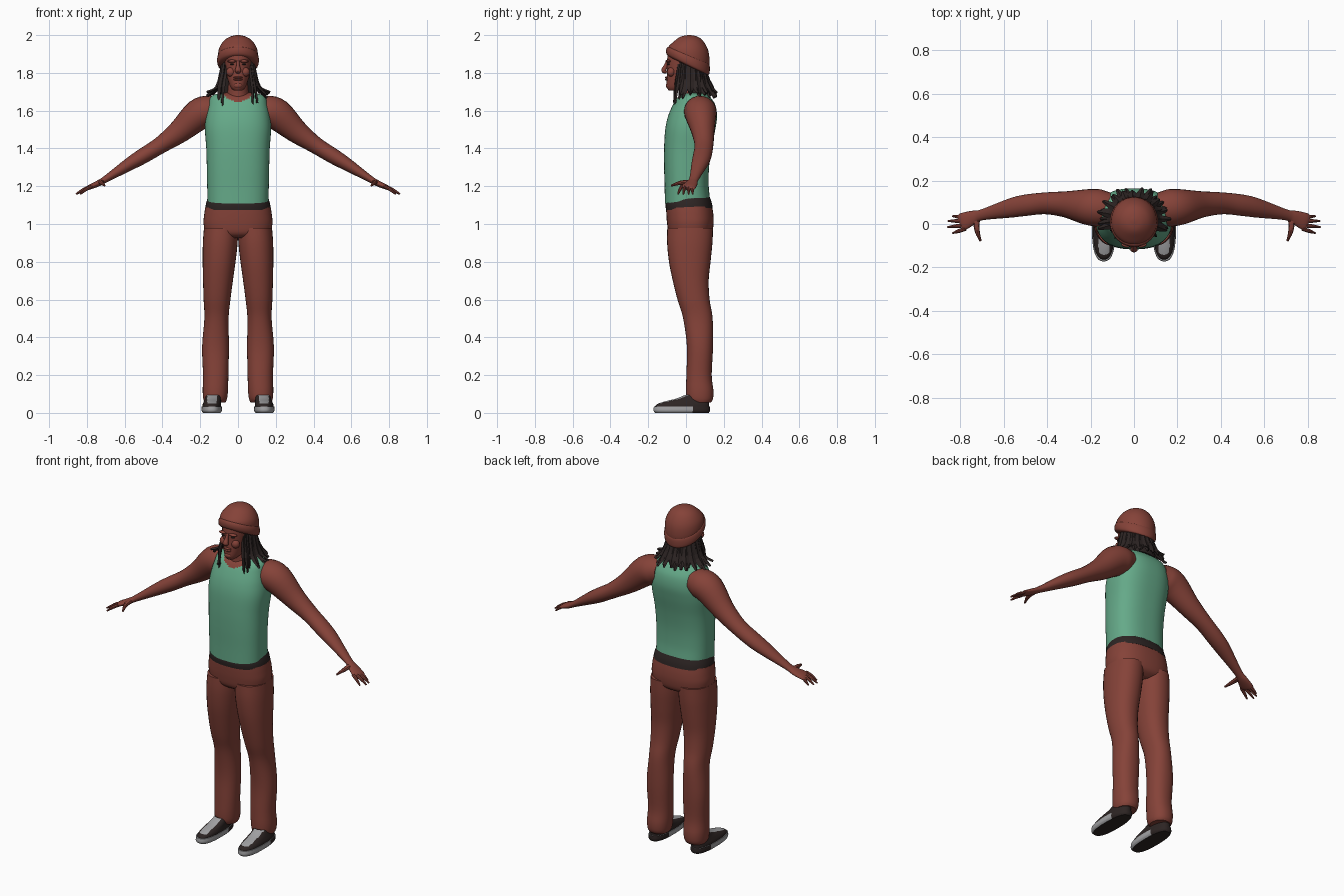
import bpy, bmesh, math, random
from mathutils import Vector

random.seed(4)
if "Cube" in bpy.data.objects:
    bpy.data.objects.remove(bpy.data.objects["Cube"], do_unlink=True)


def material(name, rgb):
    m = bpy.data.materials.new(name)
    m.use_nodes = True
    col = (*rgb, 1)
    m.diffuse_color = col
    bsdf = next(n for n in m.node_tree.nodes if n.type == "BSDF_PRINCIPLED")
    bsdf.inputs["Base Color"].default_value = col
    return m


BRICK = material("brick_brown", (0.235, 0.055, 0.04))
GREEN = material("sea_green", (0.13, 0.40, 0.25))
DARK = material("soft_black", (0.026, 0.018, 0.017))
GREY = material("light_grey", (0.36, 0.36, 0.37))
smooth_objects = []


def spline(rows, sub):
    """Catmull-Rom interpolation of equal-length tuples."""
    out = []
    for i in range(len(rows) - 1):
        a, b, c, d = (rows[max(0, min(len(rows) - 1, i + k))] for k in (-1, 0, 1, 2))
        for s in range(sub):
            t = s / sub
            out.append([q + 0.5 * t * (r - p + t * (2 * p - 5 * q + 4 * r - w + t * (3 * (q - r) + w - p)))
                        for p, q, r, w in zip(a, b, c, d)])
    return out + [list(rows[-1])]


def skin_rings(name, rings, mats, rule=None, smooth=True):
    """Bridge rings of points into a capped mesh; rule picks a material per face."""
    bm = bmesh.new()
    loops = [[bm.verts.new(p) for p in ring] for ring in rings]
    n = len(loops[0])
    for lo, hi in zip(loops, loops[1:]):
        for i in range(n):
            bm.faces.new((lo[i], lo[(i + 1) % n], hi[(i + 1) % n], hi[i]))
    bm.faces.new(loops[0][::-1])
    bm.faces.new(loops[-1])
    bmesh.ops.recalc_face_normals(bm, faces=bm.faces)
    if rule:
        for f in bm.faces:
            f.material_index = rule(f.calc_center_median(), f.normal)
    me = bpy.data.meshes.new(name)
    bm.to_mesh(me)
    bm.free()
    for m in mats:
        me.materials.append(m)
    ob = bpy.data.objects.new(name, me)
    bpy.context.collection.objects.link(ob)
    if smooth:
        smooth_objects.append(ob)
    return ob


def loft(name, rows, mats, power=2.0, seg=32, sub=4, side=1, rule=None):
    """Stacked rounded sections: (z, centre x, half width, front y, back y, slope)."""
    rings = []
    for z, xc, hw, yf, yb, slope in spline(rows, sub):
        ring = []
        for i in range(seg):
            a = math.tau * i / seg
            c, s = math.cos(a), math.sin(a)
            x = xc + hw * math.copysign(abs(c) ** (2 / power), c)
            dy = (yb - yf) / 2 * math.copysign(abs(s) ** (2 / power), s)
            ring.append((side * x, (yf + yb) / 2 + dy, z + slope * dy))
        rings.append(ring)
    return skin_rings(name, rings, mats, rule)


def tube(name, rows, mat, ref, seg=16, sub=4, side=1, smooth=True):
    """Limb along a path: (x, y, z, radius along ref, radius across)."""
    pts = spline(rows, sub)
    rings = []
    for i, (x, y, z, ru, rv) in enumerate(pts):
        t = (Vector(pts[min(i + 1, len(pts) - 1)][:3]) - Vector(pts[max(i - 1, 0)][:3])).normalized()
        u = (Vector(ref) - t * t.dot(Vector(ref))).normalized()
        v = t.cross(u)
        ring = [Vector((x, y, z)) + u * ru * math.cos(math.tau * k / seg) + v * rv * math.sin(math.tau * k / seg)
                for k in range(seg)]
        rings.append([(side * p.x, p.y, p.z) for p in ring])
    return skin_rings(name, rings, [mat], smooth=smooth)


def ellipsoid(name, centre, radii, mat):
    bpy.ops.mesh.primitive_uv_sphere_add(segments=16, ring_count=10, radius=1, location=centre)
    ob = bpy.context.object
    ob.name, ob.scale = name, radii
    ob.data.materials.append(mat)
    smooth_objects.append(ob)
    return ob


# Sleeveless shirt, with bare skin inside the neckline
loft("shirt", [(1.125, 0, .162, -.112, .126, .14), (1.2, 0, .163, -.113, .12, .05), (1.3, 0, .165, -.116, .122, 0),
               (1.4, 0, .168, -.116, .135, 0), (1.5, 0, .175, -.11, .155, 0), (1.57, 0, .17, -.095, .164, 0),
               (1.63, 0, .158, -.07, .155, 0), (1.67, 0, .146, -.045, .13, 0), (1.687, 0, .12, -.02, .11, 0),
               (1.695, 0, .07, 0, .09, 0)],
     [GREEN, BRICK], power=2.5, seg=72, sub=6,
     rule=lambda c, n: int(c.y < .04 and c.z > 1.645 + 7 * c.x ** 2))

# Waistband and hips
loft("waistband", [(1.08, 0, .173, -.106, .141, .05), (1.11, 0, .169, -.108, .135, .06),
                   (1.15, 0, .157, -.1, .118, .1)], [DARK], power=2.4, seg=48)
loft("trouser_hips", [(.925, 0, .09, -.06, .1, 0), (.95, 0, .165, -.09, .135, 0), (1.0, 0, .182, -.1, .146, 0),
                      (1.05, 0, .179, -.104, .145, 0), (1.09, 0, .173, -.105, .138, .05)], [BRICK], power=2.4, seg=48)

LEG = [(.055, .122, .055, .02, .132, 0), (.075, .121, .063, .004, .143, 0), (.12, .12, .067, 0, .145, 0),
       (.2, .118, .067, .002, .136, 0), (.35, .119, .071, .005, .143, 0), (.5, .114, .064, -.015, .141, 0),
       (.6, .111, .071, -.045, .125, 0), (.7, .106, .079, -.07, .12, 0), (.8, .1, .087, -.09, .13, 0),
       (.9, .094, .092, -.1, .14, 0), (.98, .09, .09, -.099, .143, 0)]
ARM = [(.1, .08, 1.605, .065, .065), (.15, .075, 1.6, .084, .08), (.21, .078, 1.578, .083, .083),
       (.31, .09, 1.49, .061, .062), (.41, .095, 1.418, .05, .045), (.5, .086, 1.362, .049, .041),
       (.57, .073, 1.32, .044, .035), (.7, .042, 1.238, .025, .018), (.74, .03, 1.215, .032, .016),
       (.785, .012, 1.195, .04, .013), (.8, .005, 1.187, .034, .008)]
FINGERS = {"little": (.03, .835, .036), "ring": (.014, .855, .014), "middle": (-.006, .858, -.014),
           "index": (-.022, .835, -.042)}

for side, label in ((1, "left"), (-1, "right")):
    # Limbs
    loft(label + "_trouser_leg", LEG, [BRICK], power=2.2, side=side)
    tube(label + "_arm", ARM, BRICK, (0, 1, 0), seg=24, side=side)
    for finger, (y0, tip, y1) in FINGERS.items():
        tube(f"{label}_{finger}_finger", [(.775, y0, 1.2, .009, .009), ((.775 + tip) / 2, (y0 + y1) / 2, 1.183, .009, .009),
                                          (tip, y1, 1.158, .004, .004)], BRICK, (0, 1, 0), 8, 3, side)
    tube(label + "_thumb", [(.725, .025, 1.222, .016, .013), (.722, -.03, 1.218, .012, .011),
                            (.706, -.078, 1.203, .005, .005)], BRICK, (1, 0, 0), 8, 3, side)

    # Shoes: sole with pale front edge, dark upper with a grey tongue
    loft(label + "_sole", [(0, .139, .046, -.162, .12, 0), (.012, .139, .054, -.172, .127, 0),
                           (.034, .139, .053, -.17, .126, 0)], [DARK, GREY], power=2.5, seg=40, side=side,
         rule=lambda c, n: int(n.z > -.8 and c.y < .03))
    loft(label + "_shoe", [(.03, .139, .05, -.165, .123, 0), (.045, .138, .049, -.155, .123, 0),
                           (.06, .136, .045, -.115, .122, 0), (.075, .133, .042, -.055, .122, 0),
                           (.095, .13, .04, -.005, .12, 0)], [DARK, GREY], power=2.4, seg=40, sub=5, side=side,
         rule=lambda c, n: int(n.z > .25 and c.y < .03 and abs(abs(c.x) - .137) < .026 and c.z > .052))

    # Face details in pairs
    ellipsoid(label + "_brow", (side * .032, -.094, 1.862), (.026, .014, .008), BRICK)
    ellipsoid(label + "_eye", (side * .03, -.092, 1.846), (.013, .008, .004), DARK)
    ellipsoid(label + "_cheek", (side * .038, -.078, 1.805), (.024, .022, .025), BRICK)

# Neck, head and face
loft("neck", [(1.62, 0, .075, -.045, .11, 0), (1.68, 0, .06, -.04, .1, 0), (1.72, 0, .054, -.04, .09, 0),
              (1.8, 0, .055, -.03, .09, 0)], [BRICK])
loft("head", [(1.706, 0, .022, -.09, -.03, 0), (1.725, 0, .04, -.102, .02, 0), (1.77, 0, .056, -.102, .06, 0),
              (1.82, 0, .067, -.1, .085, 0), (1.87, 0, .073, -.1, .1, 0), (1.92, 0, .075, -.09, .1, 0),
              (1.95, 0, .06, -.06, .08, 0)], [BRICK], power=2.2)
tube("nose", [(0, -.098, 1.865, .007, .006), (0, -.108, 1.835, .01, .011), (0, -.118, 1.812, .017, .013),
              (0, -.102, 1.802, .01, .006)], BRICK, (1, 0, 0), 12)
for name, z in (("upper_lip", 1.776), ("lower_lip", 1.765)):
    ellipsoid(name, (0, -.1, z), (.024, .012, .006), BRICK)
ellipsoid("chin", (0, -.092, 1.733), (.024, .015, .016), BRICK)

# Knitted cap with a rolled brim, low at the back
loft("cap", [(1.855, 0, .095, -.092, .112, -.45), (1.885, 0, .105, -.097, .124, -.3), (1.93, 0, .1, -.09, .118, -.12),
             (1.97, 0, .075, -.06, .09, 0), (1.992, 0, .042, -.028, .06, 0), (2.0, 0, .008, .01, .026, 0)],
     [BRICK], seg=40)
loft("cap_brim", [(1.838, 0, .094, -.09, .108, -.48), (1.846, 0, .107, -.103, .122, -.48),
                  (1.868, 0, .111, -.105, .126, -.46), (1.89, 0, .106, -.098, .124, -.42),
                  (1.897, 0, .095, -.085, .11, -.4)], [BRICK], seg=40)

# Hair: a solid core behind the face, then two layers of hanging locks
loft("hair_core", [(1.69, 0, .088, .01, .115, 0), (1.75, 0, .084, -.01, .112, 0), (1.8, 0, .083, -.025, .11, 0),
                   (1.86, 0, .085, -.04, .108, 0)], [DARK])
for layer, count in enumerate((19, 15)):
    for i in range(count):
        a = math.radians(-46 + 272 * (i + .4 * layer) / (count - 1 + .4 * layer))
        c, s = math.cos(a), math.sin(a)
        front = s < -.35
        end_z = (1.62 if front else 1.675) + random.uniform(-.01, .025)
        end_r = (.122 if front else .128 + .035 * abs(c)) + random.uniform(-.012, .012)
        width = .011 if front else .019
        path = [(.082, 1.85 - .05 * s, .8), (.097, 1.78 - .02 * s, 1), (.11 + .006 * layer, 1.725, 1.05),
                (end_r, end_z, .35)]
        tube(f"hair_lock_{layer}_{i}", [(r * c, .025 + r * s, z, width * w, .007) for r, z, w in path],
             DARK, (-s, c, 0), 4, 2, smooth=False)

# Smooth shading with sharp edges kept
bpy.ops.object.select_all(action="DESELECT")
for ob in smooth_objects:
    ob.select_set(True)
bpy.context.view_layer.objects.active = smooth_objects[0]
bpy.ops.object.shade_smooth_by_angle(angle=math.radians(40))
